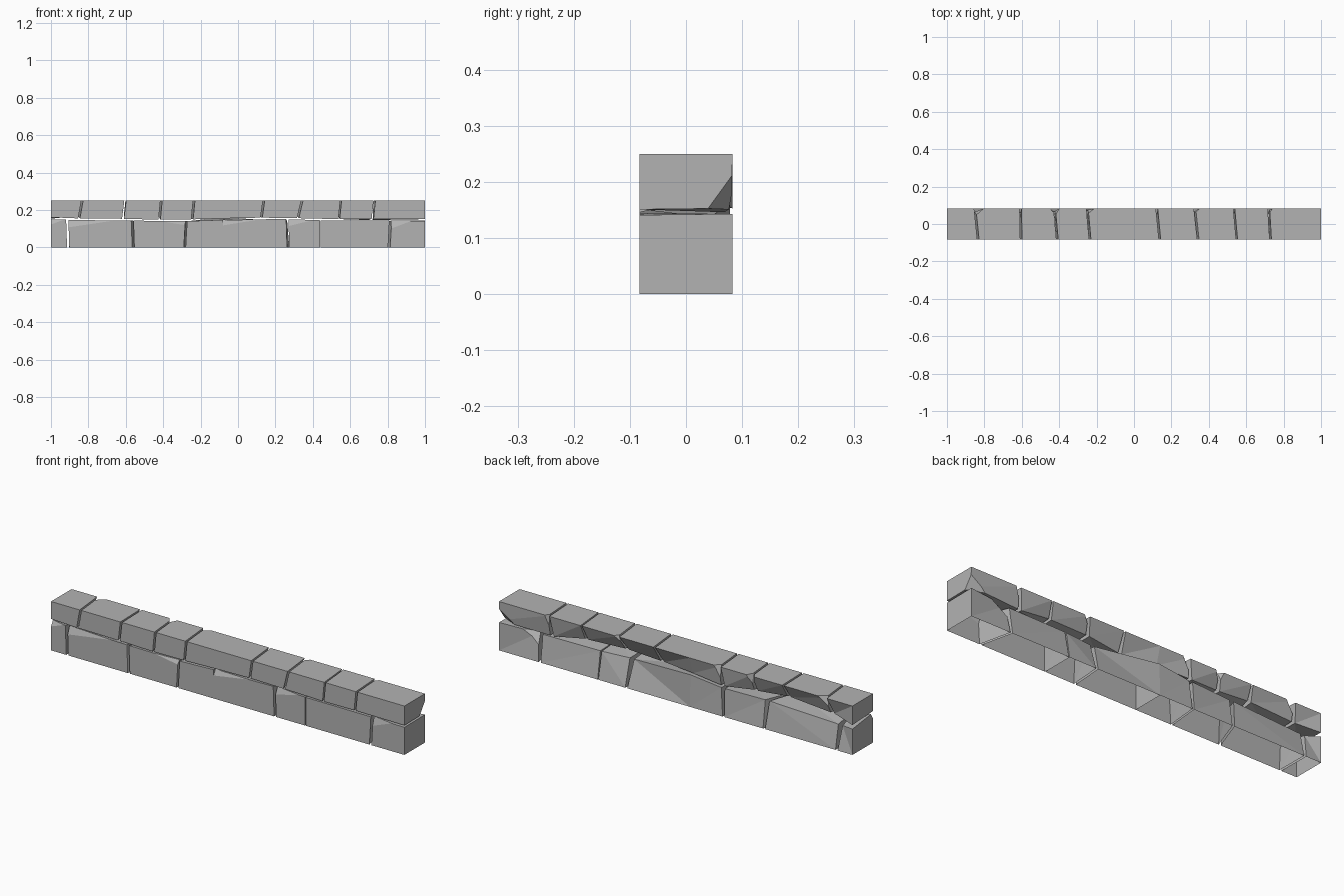
import bpy
import bmesh
from mathutils import Vector

cube = bpy.data.objects.get("Cube")
if cube:
    bpy.data.objects.remove(cube)

DEPTH, TOP, BED = 0.083, 0.25, 0.003

stone_grey = bpy.data.materials.new("stone grey")
stone_grey.use_nodes = True
colour = (0.45, 0.45, 0.45, 1)
stone_grey.diffuse_color = colour
shader = stone_grey.node_tree.nodes["Principled BSDF"]
shader.inputs["Base Color"].default_value = colour
shader.inputs["Roughness"].default_value = 0.9


def make_stone(name, corner, chips, open_base):
    """Six-sided block from corner[(x, y, z)] bits, with corners broken off."""
    bm = bmesh.new()
    verts = {key: bm.verts.new(co) for key, co in corner.items()}
    for axis in range(3):
        for side in (0, 1):
            if open_base and axis == 2 and side == 0:
                continue
            ring = []
            for a, b in ((0, 0), (1, 0), (1, 1), (0, 1)):
                key = [a, b]
                key.insert(axis, side)
                ring.append(verts[tuple(key)])
            bm.faces.new(ring)
    bmesh.ops.triangulate(bm, faces=bm.faces[:])

    # Break a corner by slicing through three points on its edges
    for key, fractions in chips:
        origin = Vector(corner[key])
        points = []
        for axis, amount in enumerate(fractions):
            other = list(key)
            other[axis] = 1 - other[axis]
            points.append(origin.lerp(Vector(corner[tuple(other)]), amount))
        normal = (points[1] - points[0]).cross(points[2] - points[0])
        if normal.dot(origin - points[0]) < 0:
            normal.negate()
        cut = bmesh.ops.bisect_plane(
            bm, geom=bm.verts[:] + bm.edges[:] + bm.faces[:],
            plane_co=points[0], plane_no=normal, clear_outer=True)
        edges = [g for g in cut["geom_cut"] if isinstance(g, bmesh.types.BMEdge)]
        bmesh.ops.edgenet_fill(bm, edges=edges)

    bmesh.ops.recalc_face_normals(bm, faces=bm.faces[:])
    mesh = bpy.data.meshes.new(name)
    bm.to_mesh(mesh)
    bm.free()
    mesh.materials.append(stone_grey)
    obj = bpy.data.objects.new(name, mesh)
    bpy.context.collection.objects.link(obj)


def make_course(name, joints, chips, upper):
    """Joint: x outer front, x at bed, x back, z front, z back, recess, gap."""
    for i, pair in enumerate(zip(joints, joints[1:])):
        corner = {}
        for sx, joint in enumerate(pair):
            x_out, x_bed, x_back, z_front, z_back, recess, gap = joint
            shift = gap if sx == 0 else -gap
            for sy in (0, 1):
                for sz in (0, 1):
                    at_bed = (sz == 0) == upper
                    x = x_bed if at_bed else x_out
                    y = DEPTH if sy else -DEPTH
                    z = TOP if upper else 0
                    if sy:
                        x += x_back - x_out
                    if at_bed:
                        z = (z_back if sy else z_front) + (BED if upper else -BED)
                        if sy:
                            y -= recess
                            x += shift
                    corner[sx, sy, sz] = (x + shift, y, z)
        make_stone(f"{name}_{i + 1}", corner, chips.get(i, []), not upper)


# Upper course of short stones
upper_joints = [
    (-1, -1, -1, .158, .15, 0, 0),
    (-.833, -.85, -.85, .152, .165, .03, .005),
    (-.603, -.615, -.607, .15, .18, .035, .005),
    (-.41, -.42, -.425, .145, .165, .03, .005),
    (-.235, -.245, -.25, .147, .15, .01, .005),
    (-.08, -.08, -.08, .152, .16, .025, 0),
    (.138, .125, .122, .156, .16, .05, .005),
    (.343, .32, .325, .153, .175, .04, .005),
    (.55, .54, .535, .148, .17, .03, .004),
    (.73, .72, .72, .15, .143, .015, .005),
    (1, 1, 1, .148, .15, .003, 0),
]
back_left_top, back_right_top = (0, 1, 1), (1, 1, 1)
upper_chips = {
    1: [(back_left_top, (.18, .2, .6))],
    3: [(back_left_top, (.12, .2, .5))],
    2: [(back_right_top, (.1, .15, .4))],
    4: [(back_left_top, (.2, .15, .6))],
    7: [(back_left_top, (.1, .12, .4))],
    9: [(back_left_top, (.06, .12, .5)), ((1, 1, 0), (.3, .25, .6))],
}
make_course("upper_stone", upper_joints, upper_chips, True)

# Lower course of long stones, hollow underneath
lower_joints = [
    (-1, -1, -1, .156, .135, 0, 0),
    (-.908, -.913, -.91, .152, .125, .025, .006),
    (-.56, -.565, -.5, .146, .142, .02, .006),
    (-.285, -.277, -.27, .143, .145, .008, .005),
    (-.08, -.08, -.08, .15, .165, .005, 0),
    (.268, .263, .28, .155, .14, .04, .006),
    (.44, .44, .44, .148, .14, .025, .002),
    (.808, .816, .77, .147, .14, .02, .006),
    (1, 1, 1, .144, .146, 0, 0),
]
front_left_top, front_right_top = (0, 0, 1), (1, 0, 1)
lower_chips = {
    0: [(front_left_top, (.9, .1, .2))],
    1: [(front_left_top, (.75, .12, .28))],
    2: [(front_right_top, (.5, .08, .15))],
    4: [(front_left_top, (.6, .1, .2))],
    5: [(front_left_top, (.8, .12, .25))],
    7: [(front_left_top, (.6, .1, .3)), (back_left_top, (.4, .2, .4))],
}
make_course("lower_stone", lower_joints, lower_chips, False)
